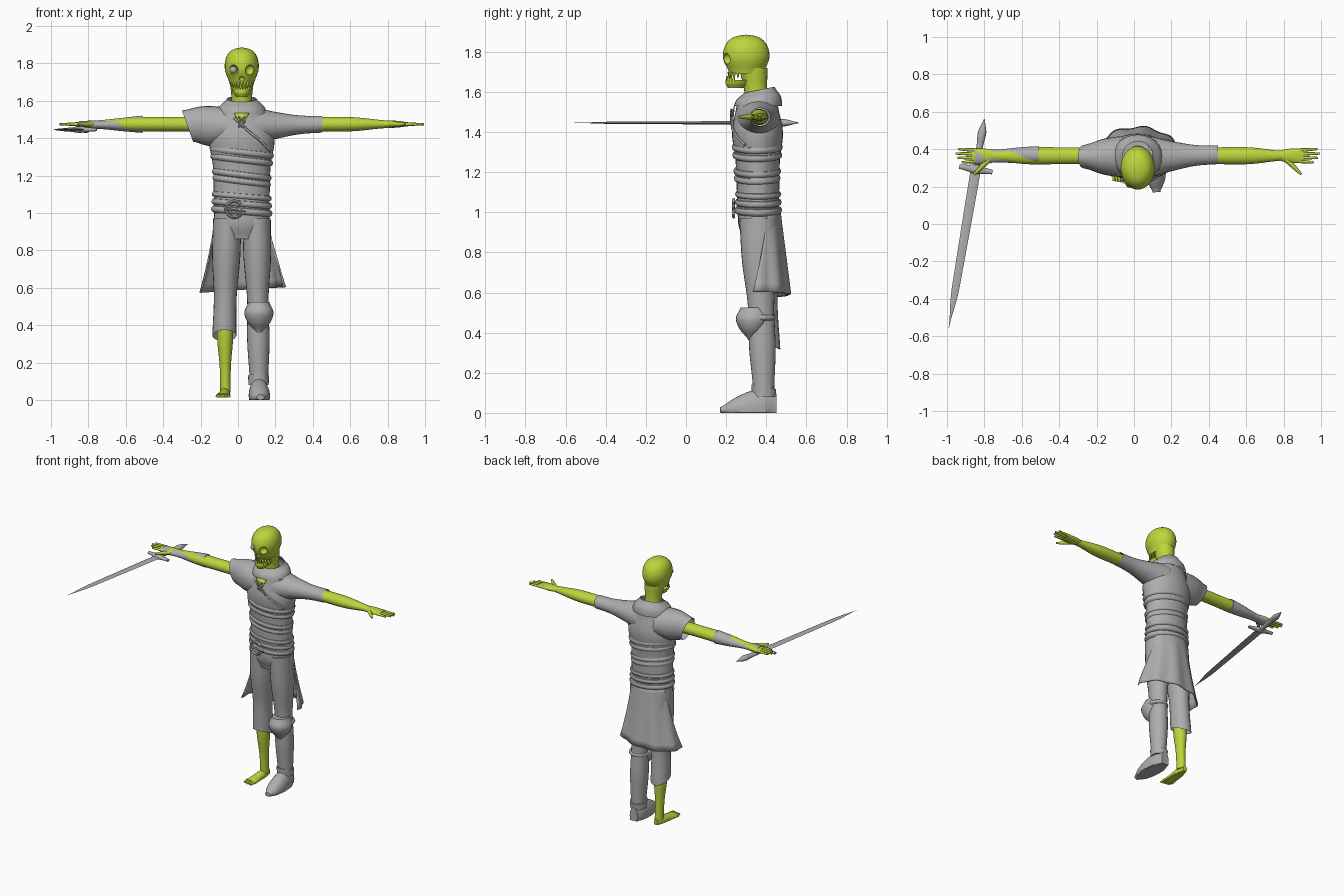
import bpy, bmesh
from math import sin, cos, pi, radians
from mathutils import Vector

cube = bpy.data.objects.get("Cube")
if cube:
    bpy.data.objects.remove(cube, do_unlink=True)


def material(name, red, green, blue):
    mat = bpy.data.materials.new(name)
    mat.use_nodes = True
    mat.diffuse_color = (red, green, blue, 1)
    shader = mat.node_tree.nodes["Principled BSDF"]
    shader.inputs["Base Color"].default_value = mat.diffuse_color
    return mat


SKIN = material("green skin", .5, .67, .045)
CLOTH = material("plain grey", .42, .42, .42)
MID, BACK, ARM = .02, .36, 1.475  # body centre in x and y, arm height


def add(name, mesh, mat):
    mesh.materials.clear()
    mesh.materials.append(mat)
    mesh.shade_smooth()
    mesh.set_sharp_from_angle(angle=radians(45))
    obj = bpy.data.objects.new(name, mesh)
    bpy.context.collection.objects.link(obj)
    return obj


def from_bmesh(name, bm, mat):
    bmesh.ops.recalc_face_normals(bm, faces=bm.faces[:])
    mesh = bpy.data.meshes.new(name)
    bm.to_mesh(mesh)
    bm.free()
    return add(name, mesh, mat)


def baked(obj):
    """Evaluate an object to a plain mesh and remove the object."""
    bpy.context.view_layer.update()
    graph = bpy.context.evaluated_depsgraph_get()
    mesh = bpy.data.meshes.new_from_object(obj.evaluated_get(graph))
    bpy.data.objects.remove(obj, do_unlink=True)
    return mesh


def spline(values, t):
    """Smooth curve through evenly spaced values, t from start to end."""
    last = len(values) - 1
    i = min(int(t * last), last - 1)
    f = t * last - i
    a, b, c, d = (values[min(max(i + k, 0), last)] for k in (-1, 0, 1, 2))
    return b + f / 2 * (c - a + f * (2 * a - 5 * b + 4 * c - d + f * (3 * (b - c) + d - a)))


def loft(name, mat, start, end, widths, squash=(1, 1), sides=24, tilt=0, caps=True, dome=False, floor=0):
    """Skin of ellipses from start to end; squash blends the ratio of depth to width."""
    start, end = Vector(start), Vector(end)
    axis = (end - start).normalized()
    up = Vector((0, 0, 1))
    if abs(axis.z) > abs(axis.x) + abs(axis.y):
        across, deep = Vector((1, 0, 0)), Vector((0, 1, 0))
    else:
        across, deep = axis.cross(up).normalized(), up
    bm = bmesh.new()
    loops = []
    steps = 4 * len(widths)
    for i in range(steps + 1):
        t = i / steps
        width = max(spline(widths, t), .001)
        depth = width * (squash[0] + (squash[1] - squash[0]) * t)
        centre = start.lerp(end, sin(t * pi / 2) if dome else t)
        loop = []
        for j in range(sides):
            w = 2 * pi * j / sides
            co = centre + across * width * cos(w) + deep * depth * sin(w) + axis * tilt * t * sin(w)
            co.z = max(co.z, floor)
            loop.append(bm.verts.new(co))
        loops.append(loop)
    for low, high in zip(loops, loops[1:]):
        for j in range(sides):
            bm.faces.new((low[j - 1], low[j], high[j], high[j - 1]))
    if caps:
        bm.faces.new(loops[0])
        bm.faces.new(loops[-1])
    return from_bmesh(name, bm, mat)


def tube(name, mat, points, radii, cyclic=False):
    curve = bpy.data.curves.new(name, "CURVE")
    curve.dimensions = "3D"
    curve.bevel_depth, curve.bevel_resolution, curve.use_fill_caps = 1, 2, True
    path = curve.splines.new("NURBS")
    path.points.add(len(points) - 1)
    for i, (point, co) in enumerate(zip(path.points, points)):
        point.co = (*co, 1)
        point.radius = radii[min(i, len(radii) - 1)]
    path.use_cyclic_u, path.use_endpoint_u = cyclic, not cyclic
    path.order_u, path.resolution_u = min(3, len(points)), 4
    obj = bpy.data.objects.new(name, curve)
    bpy.context.collection.objects.link(obj)
    return add(name, baked(obj), mat)


def band(name, centre, width, depth, radius, slope=0):
    x, y, z = centre
    turns = [2 * pi * k / 24 for k in range(24)]
    points = [(x + width * cos(w), y + depth * sin(w), z - slope * cos(w)) for w in turns]
    tube(name, CLOTH, points, [radius], cyclic=True)


def ball(name, mat, centre, radius):
    bm = bmesh.new()
    bmesh.ops.create_uvsphere(bm, u_segments=20, v_segments=12, radius=radius)
    bmesh.ops.translate(bm, verts=bm.verts[:], vec=centre)
    return from_bmesh(name, bm, mat)


# Skull with carved eye sockets and nose hole
skull = loft("skull", SKIN, (MID, .3, 1.69), (MID, .3, 1.885), (.065, .09, .085, .055, 0),
             squash=(1.3, 1.2), sides=32, dome=True)
cutters = [ball("nose_cutter", SKIN, (MID, .2, 1.715), .015)]
for side in (-1, 1):
    cutters.append(ball("socket_cutter", SKIN, (MID + side * .045, .2, 1.765), .028))
for cutter in cutters:
    carve = skull.modifiers.new("carve", "BOOLEAN")
    carve.operation, carve.object = "DIFFERENCE", cutter
add("skull", baked(skull), SKIN).name = "skull"
for cutter in cutters:
    bpy.data.objects.remove(cutter, do_unlink=True)
ball("right_eye", CLOTH, (MID - .045, .215, 1.765), .02)

# Jaw, teeth and neck
loft("jaw", SKIN, (MID, .25, 1.62), (MID, .265, 1.66), (.03, .045, .053), squash=(1.4, 1.25))
loft("neck", SKIN, (MID, BACK, 1.5), (MID, .335, 1.72), (.065, .055, .065), squash=(1, 1.1))
for k in range(9):
    w = pi * (1.15 + k * .0875)
    x, y = cos(w), sin(w)
    tube("upper_tooth", SKIN, [(MID + .06 * x, .295 + .08 * y, z) for z in (1.7, 1.67)], (.009, .002))
    tube("lower_tooth", SKIN, [(MID + .05 * x, .265 + .06 * y, z) for z in (1.655, 1.68)], (.009, .002))

# Arms and hands, mirrored about the body's centre line
for name, side in (("left", 1), ("right", -1)):
    def reach(distance, y=.365, z=ARM):
        return MID + side * distance, y, z
    loft(name + "_arm", SKIN, reach(.23), reach(.78), (.045, .045, .045, .025), squash=(.9, .8))
    loft(name + "_hand", SKIN, reach(.74), reach(.89), (.022, .034, .04, .036), squash=(.7, .3))
    for k in range(4):
        spread = .036 - .024 * k
        tip = .95 + .025 * sin(k + .5)
        tube(name + "_finger", SKIN, [reach(.86, .365 + spread * .8), reach(tip, .365 + spread)], (.011, .006))
    tube(name + "_thumb", SKIN, [reach(.79, .35), reach(.83, .31), reach(.875, .265)], (.016, .014, .006))
loft("right_glove", CLOTH, (-.51, .37, ARM), (-.85, .36, ARM - .005), (.046, .042, .034, .044), squash=(1, .5))

# Tunic: body, sleeves and cowl
loft("tunic_body", CLOTH, (MID, BACK, .98), (MID, .355, 1.54), (.148, .15, .155, .176, .14),
     squash=(.7, .73), sides=32)
loft("right_sleeve", CLOTH, (-.06, BACK, 1.465), (-.27, BACK, 1.465), (.11, .095, .062),
     squash=(.9, 1.35), tilt=.03, caps=False)
loft("left_sleeve", CLOTH, (.08, BACK, 1.465), (.45, .37, ARM), (.11, .08, .056, .05),
     squash=(.9, .9), caps=False)
loft("cowl", CLOTH, (MID, BACK, 1.53), (MID, .365, 1.61), (.135, .12, .08),
     squash=(.88, .95), tilt=.016, caps=False)

# Open neckline with lacing, and the overlapping tunic edge
bm = bmesh.new()
front = [bm.verts.new(co) for co in ((-.02, .24, 1.535), (.06, .24, 1.535), (MID, .218, 1.455))]
bm.faces.new(front)
neckline = from_bmesh("neckline", bm, SKIN)
neckline.modifiers.new("thickness", "SOLIDIFY").thickness = .006
for z in (1.475, 1.5):
    for side in (-.018, .018):
        tube("lace", CLOTH, [(MID - side, .224, z - .014), (MID + side, .226, z + .014)], (.005,))
tube("tunic_edge", CLOTH, [(-.02, .235, 1.51), (.05, .225, 1.44), (.12, .24, 1.39), (.17, .295, 1.335)], (.007,))

# Rolled waist wraps and belts
for z in (1.325, 1.285, 1.205, 1.17):
    width = .14 + (z - 1.17) * .1
    band("waist_wrap", (MID, .355, z), width, width * .71, .018, slope=.018)
for k in range(3):
    band("belt", (MID, BACK, 1.01 + k * .04), .146, .1, .02 - k * .002, slope=.012)
arc = [pi * (.2 + k * .1) for k in range(17)]
tube("buckle", CLOTH, [(.044 * cos(w) - MID, .237, 1.02 + .044 * sin(w)) for w in arc], (.008,))
tube("buckle_pin", CLOTH, [(-.06, .237, 1.02), (.04, .237, 1.01)], (.006,))

# Trousers
loft("hips", CLOTH, (MID, BACK, 1), (MID, BACK, .86), (.147, .15, .12), squash=(.7, .6))
loft("right_trouser", CLOTH, (-.058, BACK, .97), (-.073, .395, .345), (.075, .075, .061, .064),
     squash=(1.25, 1.15), tilt=.03, caps=False)
loft("left_trouser", CLOTH, (.1, BACK, .97), (.112, .388, .1), (.075, .073, .057, .06, .049), squash=(1.25, 1.05))

# Bare right leg and foot
loft("right_shin", SKIN, (-.07, .385, .46), (-.067, .405, .04), (.044, .042, .03, .028), squash=(1.1, 1.2))
loft("right_foot", SKIN, (-.067, .445, .03), (-.08, .25, .02), (.015, .03, .034, .04),
     squash=(1.6, .4), floor=.015)
for k in range(5):
    x = k * .0145 - .108
    tube("toe", SKIN, [(x, .265, .026), (x, .23 - .003 * k, .023)], (.009, .007))

# Left boot and knee guard
loft("left_boot", CLOTH, (.108, .45, .03), (.12, .17, .015), (.03, .05, .056, .056, .046, .02), squash=(2.2, .7))
loft("boot_cuff", CLOTH, (.11, .388, .08), (.11, .388, .13), (.054, .056), squash=(1.1, 1.1), tilt=-.012)
loft("knee_guard", CLOTH, (.112, .325, .36), (.112, .335, .525), (.015, .06, .078, .055), squash=(.9, 1.15))
band("knee_strap", (.112, .375, .475), .058, .058, .014)

# Half skirt hanging round the back and sides
bm = bmesh.new()
columns, rows, grid = 40, 10, []
for j in range(rows + 1):
    v = j / rows
    first = radians(28 - 38 * v)
    row = []
    for i in range(columns + 1):
        w = first + (pi - 2 * first) * i / columns
        fold = .007 * v * cos(9 * w)
        x = (.15 + .08 * v ** 1.6 + fold) * cos(w)
        y = (.11 + .05 * v + fold) * sin(w)
        row.append(bm.verts.new((MID + x, BACK + y, 1.02 - (.43 - .015 * cos(w)) * v)))
    grid.append(row)
for high, low in zip(grid, grid[1:]):
    for i in range(columns):
        bm.faces.new((high[i], high[i + 1], low[i + 1], low[i]))
skirt = from_bmesh("back_skirt", bm, CLOTH)
skirt.modifiers.new("thickness", "SOLIDIFY").thickness = .008

# Sword held in the right hand
pommel, point = Vector((-.8, .56, 1.446)), Vector((-.99, -.555, 1.446))
hilt = pommel.lerp(point, .24)
sideways = (point - pommel).cross(Vector((0, 0, 1))).normalized() * .09
loft("sword_blade", CLOTH, hilt, point, (.027, .026, .024, .022, .018, 0), squash=(.3, .3), sides=4)
loft("sword_grip", CLOTH, hilt, pommel, (.018, .017, .018, .022, .003), squash=(.8, .8), sides=16)
loft("sword_guard", CLOTH, hilt - sideways, hilt + sideways, (.012, .017, .025, .017, .012),
     squash=(.7, .7), sides=16)
